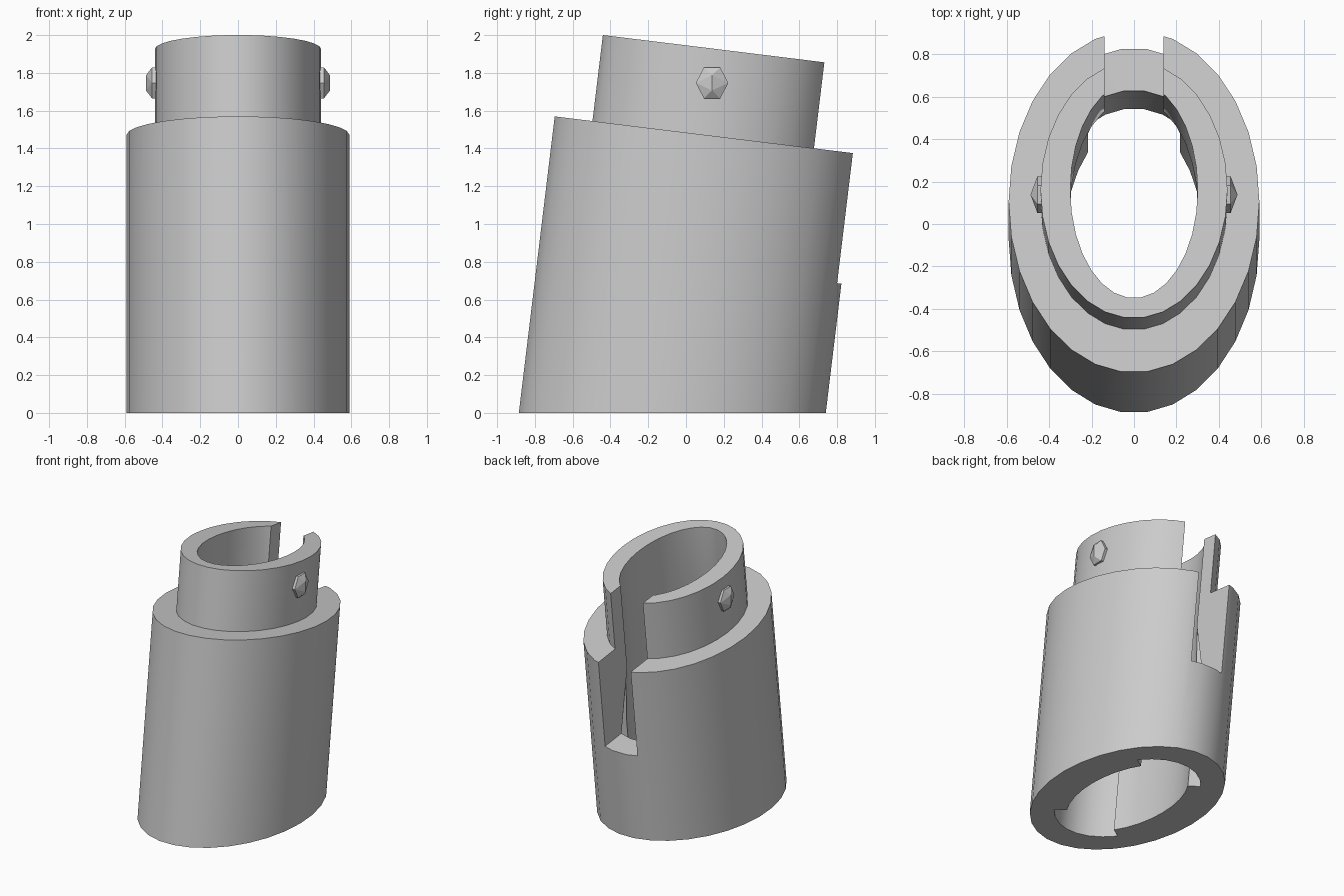
import bpy, bmesh
from math import sin, cos, radians

LEAN = 0.121      # y shift of the axis per unit of height
SLOPE = 0.123     # fall of the cuts made square to the axis
CENTRE = -0.0725  # axis position on the ground

cube = bpy.data.objects.get("Cube")
if cube:
    bpy.data.objects.remove(cube)

grey = bpy.data.materials.new("plain grey")
grey.use_nodes = True
grey.diffuse_color = (0.6, 0.6, 0.6, 1)
grey.node_tree.nodes["Principled BSDF"].inputs["Base Color"].default_value = (0.6, 0.6, 0.6, 1)

ANGLES = [6 + 12 * i for i in range(30)]


def ellipse(a, b):
    return [(a * sin(radians(t)), CENTRE - b * cos(radians(t))) for t in ANGLES]


def keyed(lip, groove):
    """Bore outline: wide grooves front and back, narrow lips at the sides."""
    pts = []
    for t in ANGLES:
        step = t in (42, 138, 222, 318)
        on_lip = 42 < t < 138 or 222 < t < 318
        sizes = [lip if on_lip else groove]
        if step:
            sizes = [groove, lip] if t in (42, 222) else [lip, groove]
        pts += [(a * sin(radians(t)), CENTRE - b * cos(radians(t))) for a, b in sizes]
    return pts


def make_object(name, bm):
    bmesh.ops.recalc_face_normals(bm, faces=bm.faces)
    mesh = bpy.data.meshes.new(name)
    bm.to_mesh(mesh)
    bm.free()
    mesh.materials.append(grey)
    obj = bpy.data.objects.new(name, mesh)
    bpy.context.collection.objects.link(obj)
    return obj


def loft(name, sections):
    """Skin outlines along the leaning axis; each is (points, height, slope)."""
    bm = bmesh.new()
    rings = []
    for pts, height, slope in sections:
        ring = []
        for x, y in pts:
            z = (height - slope * y) / (1 + slope * LEAN)
            ring.append(bm.verts.new((x, y + LEAN * z, z)))
        rings.append(ring)
    n = len(rings[0])
    for low, high in zip(rings, rings[1:]):
        for i in range(n):
            j = (i + 1) % n
            bm.faces.new((low[i], low[j], high[j], high[i]))
    bm.faces.new(rings[0])
    bm.faces.new(rings[-1])
    bmesh.ops.remove_doubles(bm, verts=bm.verts, dist=1e-5)
    return make_object(name, bm)


# Outer body with its narrower collar
main, collar = ellipse(0.59, 0.817), ellipse(0.44, 0.613)
sleeve = loft("stepped_sleeve", [(main, 0, 0), (main, 1.484, SLOPE),
                                 (collar, 1.484, SLOPE), (collar, 1.946, SLOPE)])

# Keyed socket that tapers into the collar bore
socket = keyed((0.325, 0.55), (0.44, 0.617))
bore = keyed((0.30, 0.517), (0.30, 0.517))
bore_cutter = loft("bore_cutter", [(socket, -0.1, 0), (socket, 0.785, SLOPE),
                                   (bore, 1.26, SLOPE), (bore, 2.3, SLOPE)])

# Slot down the back
slot = [(-0.14, 0), (0.14, 0), (0.14, 1.2), (-0.14, 1.2)]
slot_cutter = loft("slot_cutter", [(slot, 0.785, SLOPE), (slot, 2.4, SLOPE)])

for cutter in (bore_cutter, slot_cutter):
    mod = sleeve.modifiers.new(cutter.name, 'BOOLEAN')
    mod.operation = 'DIFFERENCE'
    mod.solver = 'EXACT'
    mod.object = cutter
    bpy.context.view_layer.objects.active = sleeve
    bpy.ops.object.modifier_apply(modifier=mod.name)
for cutter in (bore_cutter, slot_cutter):
    bpy.data.objects.remove(cutter)

# Faceted locking pins on both sides of the collar
for name, side in (("left_pin", 1), ("right_pin", -1)):
    bm = bmesh.new()
    for x in (0.41, 0.455):
        for i in range(6):
            t = radians(60 * i)
            bm.verts.new((side * x, 0.138 + 0.086 * cos(t), 1.747 + 0.095 * sin(t)))
    for z in (-0.04, 0.04):
        bm.verts.new((side * 0.487, 0.138, 1.747 + z))
    bmesh.ops.convex_hull(bm, input=bm.verts)
    make_object(name, bm)

# Smooth the curved walls, keep the rims crisp
bpy.ops.object.select_all(action='DESELECT')
sleeve.select_set(True)
bpy.context.view_layer.objects.active = sleeve
bpy.ops.object.shade_smooth_by_angle(angle=radians(30))
